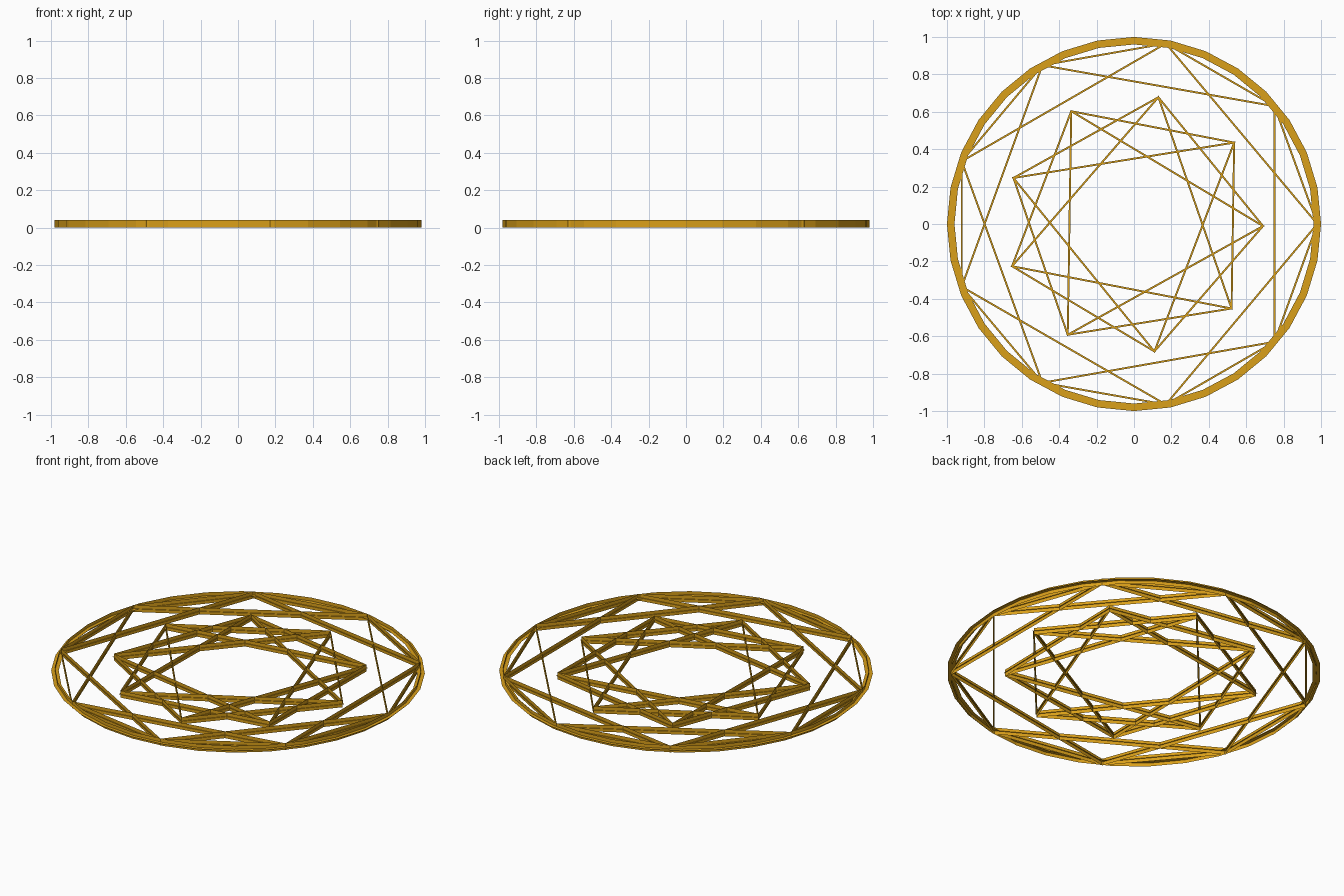
import bpy, math
from mathutils import Vector

if "Cube" in bpy.data.objects:
    bpy.data.objects.remove(bpy.data.objects["Cube"])

H = 0.04  # total height

gold = bpy.data.materials.new("gold")
gold.diffuse_color = (0.70, 0.35, 0.01, 1)
gold.use_nodes = True
gold.node_tree.nodes["Principled BSDF"].inputs["Base Color"].default_value = gold.diffuse_color


def circle_points(n, r, turn=0.0):
    return [Vector((r * math.cos(turn + math.tau * i / n),
                    r * math.sin(turn + math.tau * i / n))) for i in range(n)]


def star_loops(points, step):
    """Closed loops that join every step-th point."""
    n = len(points)
    count = math.gcd(n, step)
    return [[points[(s + i * step) % n] for i in range(n // count)] for s in range(count)]


def cross_section_loops(name, loops, width):
    """Upright band plus a flat band at mid height, swept along mitred loops."""
    verts, faces = [], []
    for loop in loops:
        n, base = len(loop), len(verts)
        for i, p in enumerate(loop):
            a = (p - loop[i - 1]).normalized()
            b = (loop[(i + 1) % n] - p).normalized()
            na, nb = Vector((a.y, -a.x)), Vector((b.y, -b.x))
            m = (na + nb).normalized()
            off = m * (width / 2 / m.dot(na))
            verts += [(p.x, p.y, 0), (p.x, p.y, H),
                      (*(p - off), H / 2), (*(p + off), H / 2)]
        for i in range(n):
            j, k = base + 4 * i, base + 4 * ((i + 1) % n)
            faces += [(j, k, k + 1, j + 1), (j + 2, j + 3, k + 3, k + 2)]
    mesh = bpy.data.meshes.new(name)
    mesh.from_pydata(verts, [], faces)
    mesh.materials.append(gold)
    obj = bpy.data.objects.new(name, mesh)
    bpy.context.collection.objects.link(obj)
    return obj


# Outer ring
cross_section_loops("outer_ring", [circle_points(32, 0.98)], 0.04)

# Outer nine-pointed star with its border
outer = circle_points(9, 0.98)
cross_section_loops("outer_border", star_loops(outer, 1), 0.01)
cross_section_loops("outer_star", star_loops(outer, 2), 0.01)

# Inner pair of nine-pointed stars, slightly turned
inner = circle_points(9, 0.69, math.radians(-0.9))
cross_section_loops("inner_wide_star", star_loops(inner, 2), 0.01)
cross_section_loops("inner_narrow_star", star_loops(inner, 3), 0.01)
